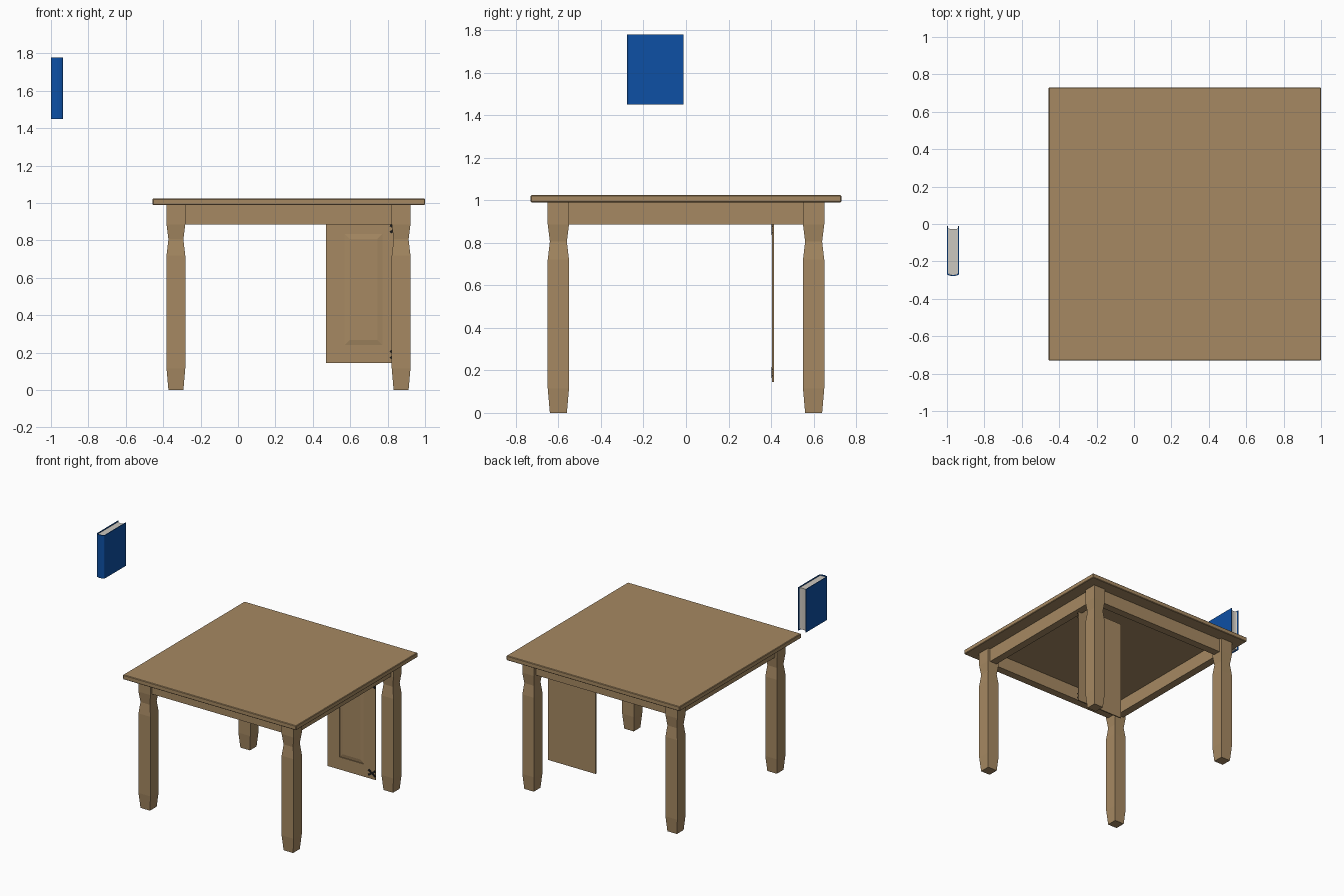
import bpy, bmesh, math
from mathutils import Matrix

if "Cube" in bpy.data.objects:
    bpy.data.objects.remove(bpy.data.objects["Cube"])


def material(name, rgb):
    m = bpy.data.materials.new(name)
    m.diffuse_color = (*rgb, 1)
    m.use_nodes = True
    m.node_tree.nodes["Principled BSDF"].inputs["Base Color"].default_value = m.diffuse_color
    return m


WOOD = material("wood", (0.38, 0.25, 0.122))
BLACK = material("black_iron", (0.01, 0.01, 0.01))
BLUE = material("blue_cloth", (0.004, 0.08, 0.376))
PAPER = material("paper", (0.6, 0.57, 0.52))


def finish(name, bm, mat):
    bmesh.ops.recalc_face_normals(bm, faces=bm.faces[:])
    me = bpy.data.meshes.new(name)
    bm.to_mesh(me)
    bm.free()
    me.materials.append(mat)
    ob = bpy.data.objects.new(name, me)
    bpy.context.collection.objects.link(ob)
    return ob


def add_box(bm, x0, x1, y0, y1, z0, z1, turn=0.0):
    mat = (Matrix.Translation(((x0 + x1) / 2, (y0 + y1) / 2, (z0 + z1) / 2))
           @ Matrix.Rotation(turn, 4, 'Y')
           @ Matrix.Diagonal((x1 - x0, y1 - y0, z1 - z0, 1)))
    bmesh.ops.create_cube(bm, size=1, matrix=mat)


def box(name, mat, *dims):
    bm = bmesh.new()
    add_box(bm, *dims)
    return finish(name, bm, mat)


def loft(bm, rings):
    # skins equal-length rings of points and caps both ends
    rows = [[bm.verts.new(p) for p in r] for r in rings]
    n = len(rows[0])
    for a, b in zip(rows, rows[1:]):
        for i in range(n):
            j = (i + 1) % n
            bm.faces.new((a[i], a[j], b[j], b[i]))
    bm.faces.new(rows[0])
    bm.faces.new(rows[-1])


CX = 0.27  # table centre in x

# Table top with slightly eased edges
top = box("table_top", WOOD, CX - 0.727, 1.0, -0.73, 0.73, 0.989, 1.024)
bev = top.modifiers.new("eased_edge", 'BEVEL')
bev.width, bev.segments = 0.004, 1

# Four square legs with a waist and tapered foot
LEG = [(0, 0.04), (0.115, 0.05), (0.72, 0.05), (0.805, 0.04), (0.885, 0.05), (0.99, 0.05)]
for sx, side in ((-1, "left"), (1, "right")):
    for sy, end in ((-1, "front"), (1, "back")):
        x, y = CX + sx * 0.602, sy * 0.6
        bm = bmesh.new()
        loft(bm, [[(x + a * h, y + b * h, z) for a, b in ((-1, -1), (1, -1), (1, 1), (-1, 1))]
                  for z, h in LEG])
        finish(f"{end}_{side}_leg", bm, WOOD)

# Aprons between the legs
for s, end, side in ((-1, "front", "left"), (1, "back", "right")):
    box(f"{end}_apron", WOOD, CX - 0.555, CX + 0.555, s * 0.6 - 0.03, s * 0.6 + 0.03, 0.885, 0.99)
    x = CX + s * 0.602
    box(f"{side}_apron", WOOD, x - 0.03, x + 0.03, -0.555, 0.555, 0.885, 0.99)

# Cabinet door: stiles, rails and a sunken panel with sloped border
X0, X1, Z0, Z1, YF, YB = 0.47, 0.873, 0.145, 0.93, 0.405, 0.414
PX0, PX1, PZ0, PZ1 = 0.57, 0.773, 0.24, 0.835
bm = bmesh.new()
add_box(bm, X0, PX0, YF, YB, Z0, Z1)
add_box(bm, PX1, X1, YF, YB, Z0, Z1)
add_box(bm, PX0, PX1, YF, YB, Z0, PZ0)
add_box(bm, PX0, PX1, YF, YB, PZ1, Z1)
finish("door_frame", bm, WOOD)


def rect(inset, y):
    return [(PX0 + inset, y, PZ0 + inset), (PX1 - inset, y, PZ0 + inset),
            (PX1 - inset, y, PZ1 - inset), (PX0 + inset, y, PZ1 - inset)]


bm = bmesh.new()
loft(bm, [rect(0, YB), rect(0, YF + 0.006), rect(0.027, YF + 0.001)])
finish("door_panel", bm, WOOD)

# Crossed-strap hinges
for z, name in ((0.19, "lower_hinge"), (0.862, "upper_hinge")):
    bm = bmesh.new()
    for s in (-1, 1):
        add_box(bm, 0.808, 0.878, YF - 0.004, YF + 0.001, z - 0.007, z + 0.007, s * math.radians(35))
    finish(name, bm, BLACK)

# Book: cover is a U-shaped shell with a rounded spine, pages fill it
BX0, BX1, BY0, BY1 = -1.0, -0.935, -0.278, -0.012
MID, HALF = (BX0 + BX1) / 2, (BX1 - BX0) / 2
ARC = [math.pi * i / 8 for i in range(9)]


def curve(half, y, bulge):
    return [(MID - half * math.cos(a), y - bulge * math.sin(a)) for a in ARC]


def extrude(name, pts, z0, z1, mat):
    bm = bmesh.new()
    loft(bm, [[(x, y, z) for x, y in pts] for z in (z0, z1)])
    return finish(name, bm, mat)


SPINE = BY0 + 0.012
outer = [(BX0, BY1)] + curve(HALF, SPINE, 0.012) + [(BX1, BY1)]
inner = [(BX0 + 0.005, BY1)] + curve(HALF - 0.005, SPINE + 0.004, 0.011) + [(BX1 - 0.005, BY1)]
extrude("book_cover", outer + inner[::-1], 1.45, 1.778, BLUE)

# Page block with hollow fore edge
pages = curve(HALF - 0.005, SPINE + 0.004, 0.01) + curve(HALF - 0.005, BY1 - 0.008, 0.008)[::-1]
extrude("book_pages", pages, 1.457, 1.771, PAPER)
